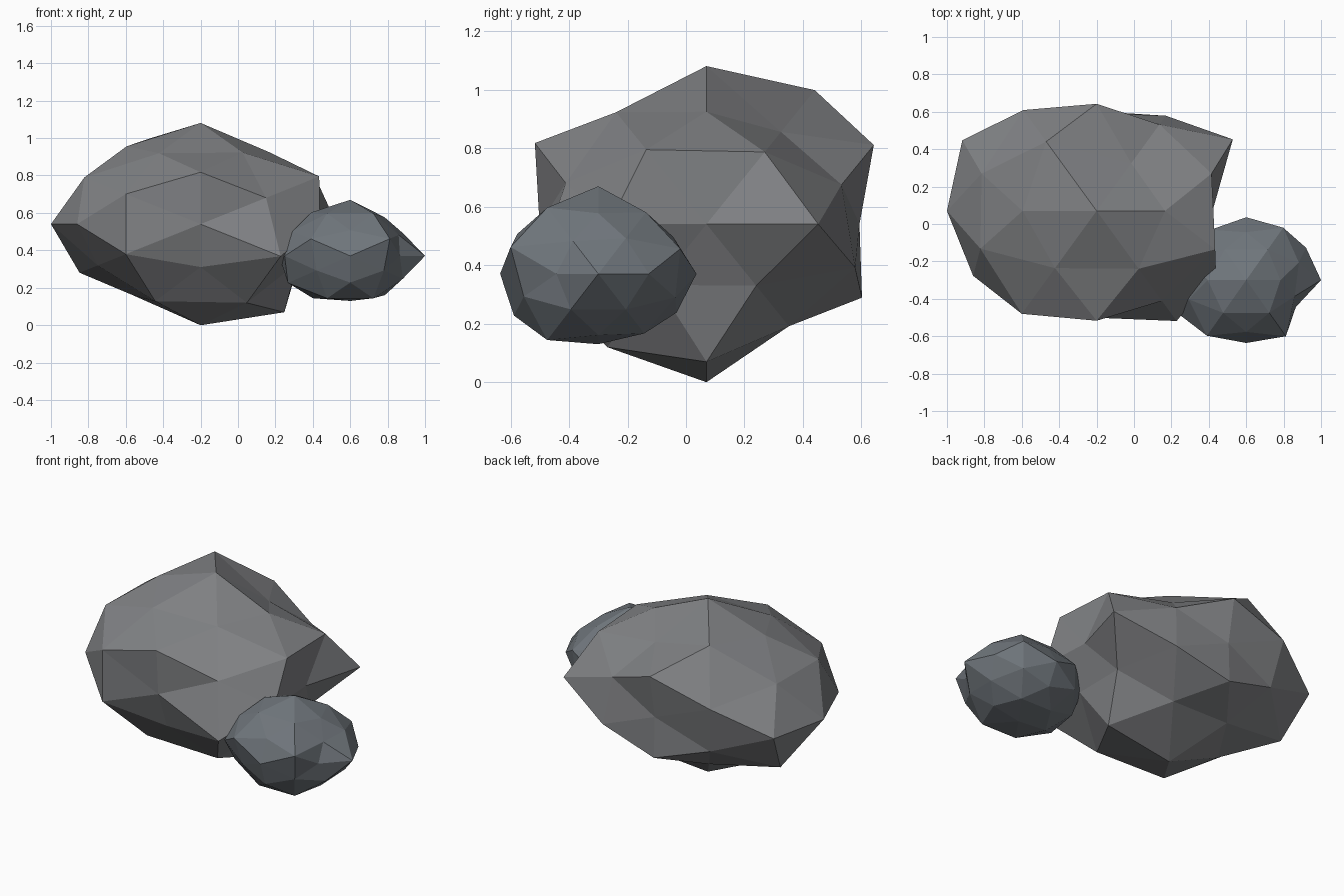
import bpy, bmesh
from mathutils import Vector
from itertools import product

if "Cube" in bpy.data.objects:
    bpy.data.objects.remove(bpy.data.objects["Cube"])


def directions():
    """42 directions of a once-subdivided icosahedron, edge midpoints on the axes."""
    s = (1, -1)
    a, b = 0.5257, 0.8507
    d = [(1, 0, 0), (-1, 0, 0), (0, 1, 0), (0, -1, 0), (0, 0, 1), (0, 0, -1)]
    d += [(i * a, 0, j * b) for i in s for j in s]
    d += [(0, i * b, j * a) for i in s for j in s]
    d += [(i * b, j * a, 0) for i in s for j in s]
    for p, q, r in ((.809, .309, .5), (.5, .809, .309), (.309, .5, .809)):
        d += [(i * p, j * q, k * r) for i in s for j in s for k in s]
    return d


def rock(name, centre, size, bumps, colour):
    bm = bmesh.new()
    verts = [bm.verts.new(d) for d in directions()]
    bmesh.ops.convex_hull(bm, input=verts)
    bmesh.ops.recalc_face_normals(bm, faces=bm.faces)
    for v, f in zip(verts, bumps):
        v.co = Vector(c + f * s * x for c, s, x in zip(centre, size, v.co))
    mesh = bpy.data.meshes.new(name)
    bm.to_mesh(mesh)
    bm.free()
    ob = bpy.data.objects.new(name, mesh)
    bpy.context.collection.objects.link(ob)
    mat = bpy.data.materials.new(name + "_stone")
    mat.diffuse_color = colour
    mat.use_nodes = True
    mat.node_tree.nodes["Principled BSDF"].inputs["Base Color"].default_value = mat.diffuse_color
    mesh.materials.append(mat)


# large boulder
rock("large_rock", (-.2, .07, .54), (.8, .68, .52), [
    .775, 1, .77, .84, 1.04, 1.04,
    .87, 1.065, .94, .86, .99, .92, 1.015, .84, 1.07, .935, 1.055, .97,
    .95, .81, .98, .80, .95, 1, .96, .85,
    .84, .925, .875, 1.07, .98, .87, 1, 1,
    .75, .83, .91, 1, 1.09, .8, .9, .98], (.22, .225, .235, 1))

# small rock leaning on its right
rock("small_rock", (.6, -.3, .37), (.4, .35, .28), [
    1, .95, .96, .96, 1.07, .86,
    .87, .88, .98, .95, .86, .9, .93, .97, .94, .78, .95, 1.03,
    .87, .87, .8, .87, .95, .95, .95, 1.03,
    .99, .93, 1.06, .9, .95, .95, 1.05, .9,
    .93, .9, 1, 1, .93, .88, 1, 1], (.16, .18, .2, 1))
